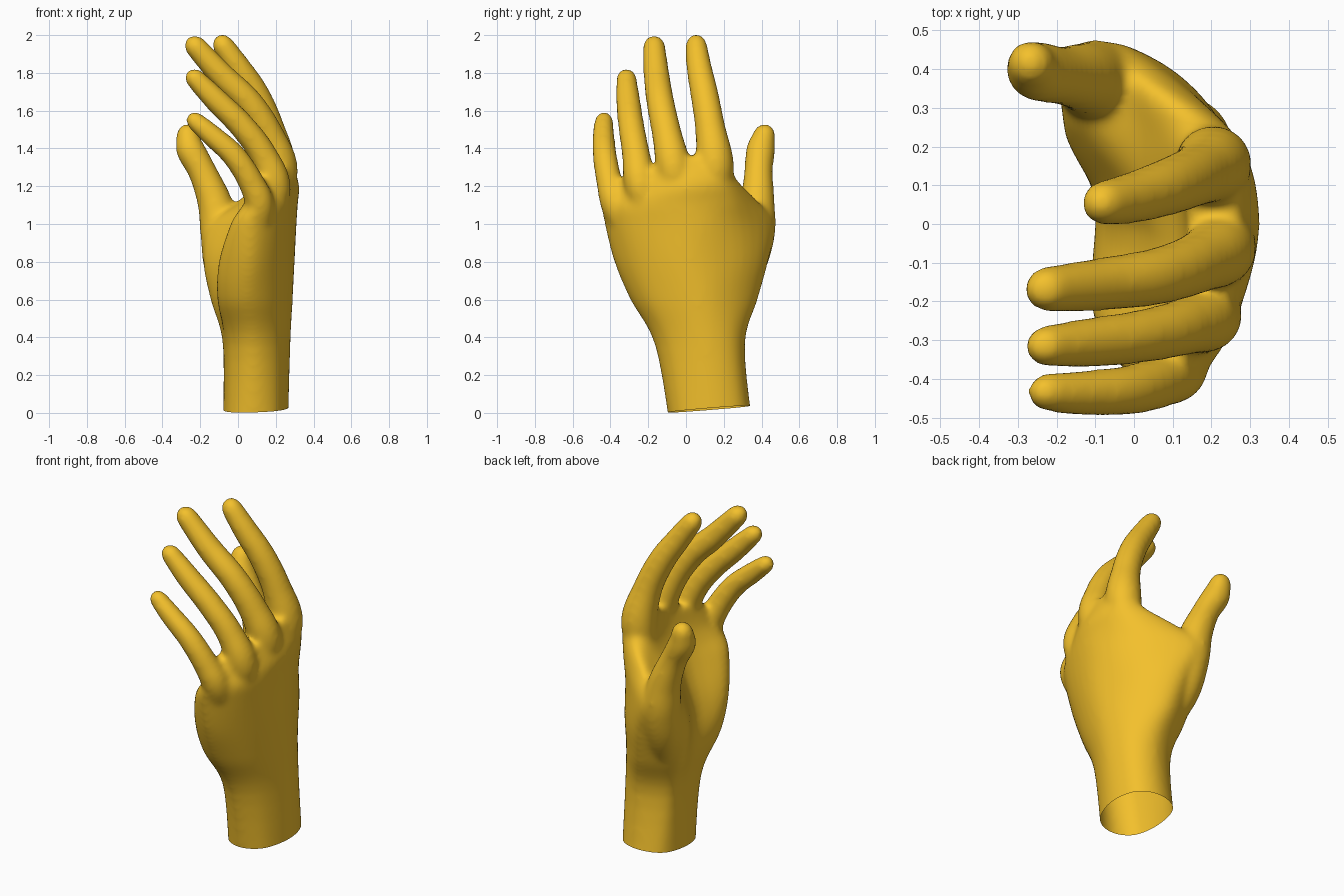
import bpy, bmesh, math
from mathutils import Vector

if "Cube" in bpy.data.objects:
    bpy.data.objects.remove(bpy.data.objects["Cube"])


def spline(points, steps, closed=False):
    """Catmull-Rom interpolation of vectors of any size."""
    pts = [Vector(p) for p in points]
    n = len(pts)
    get = (lambda i: pts[i % n]) if closed else (lambda i: pts[max(0, min(n - 1, i))])
    out = []
    for i in range(n if closed else n - 1):
        a, b, c, d = (get(i + k) for k in (-1, 0, 1, 2))
        for s in range(steps):
            t = s / steps
            out.append(0.5 * (2 * b + (c - a) * t + (2 * a - 5 * b + 4 * c - d) * t ** 2
                              + (3 * b - a - 3 * c + d) * t ** 3))
    if not closed:
        out.append(pts[-1])
    return out


def loft(bm, rings):
    """Closed skin over a stack of equal rings."""
    loops = [[bm.verts.new(p) for p in ring] for ring in rings]
    n = len(loops[0])
    for lo, hi in zip(loops, loops[1:]):
        for i in range(n):
            j = (i + 1) % n
            bm.faces.new((lo[i], lo[j], hi[j], hi[i]))
    bm.faces.new(loops[0][::-1])
    bm.faces.new(loops[-1])


def finger(bm, path, sides=20):
    """Tapered tube along (x, y, z, radius) points with a round tip."""
    pts = spline(path, 6)
    rings = []

    def ring(c, t, r):
        side = (Vector((0, 1, 0)) - t * t.y).normalized()
        up = t.cross(side)
        rings.append([c + r * (side * math.cos(a) + up * math.sin(a))
                      for a in (2 * math.pi * k / sides for k in range(sides))])

    for i, p in enumerate(pts):
        a, b = pts[max(i - 1, 0)], pts[min(i + 1, len(pts) - 1)]
        t = (b.xyz - a.xyz).normalized()
        ring(p.xyz, t, p.w + 0.008)
    for k in range(1, 6):
        a = k * math.pi / 2 / 5.3
        ring(p.xyz + t * (p.w + 0.018) * math.sin(a), t, (p.w + 0.008) * math.cos(a))
    loft(bm, rings)


bm = bmesh.new()

# Wrist and palm: height, tilt, then (x, y) from thumb edge over the back to the palm side
sections = [
    (-0.08, 0, [(.09, .355), (.22, .30), (.265, .14), (.21, -.03), (.08, -.085), (-.04, -.03), (-.08, .13), (-.04, .30)]),
    (0.36, 0, [(.10, .312), (.23, .25), (.277, .09), (.21, -.09), (.08, -.165), (-.04, -.09), (-.075, .08), (-.06, .24)]),
    (0.60, 0, [(.05, .38), (.21, .27), (.29, .06), (.21, -.19), (.05, -.295), (-.10, -.19), (-.10, .05), (-.14, .26)]),
    (0.80, 0, [(.00, .435), (.20, .30), (.30, .03), (.22, -.25), (.06, -.38), (-.10, -.26), (-.055, .00), (-.185, .27)]),
    (1.00, 0, [(-.06, .47), (.20, .29), (.31, .03), (.235, -.29), (.08, -.43), (-.04, -.33), (.03, -.02), (-.16, .31)]),
    (1.11, .05, [(.02, .375), (.24, .255), (.317, .00), (.25, -.28), (.11, -.44), (.02, -.34), (.08, -.05), (.03, .22)]),
    (1.21, .15, [(.17, .26), (.28, .20), (.323, .00), (.27, -.20), (.13, -.405), (.06, -.32), (.12, -.03), (.11, .18)]),
    (1.35, .30, [(.18, .19), (.235, .16), (.275, -.02), (.24, -.20), (.12, -.37), (.09, -.28), (.14, -.03), (.12, .15)]),
]
outlines = []
for z, tilt, outline in sections:
    smooth = spline(outline, 5, True)
    outlines.append([(p.x, p.y, z + tilt * p.y) for p in smooth])
columns = [spline(col, 5) for col in zip(*outlines)]
loft(bm, list(zip(*columns)))

# Four fingers and the thumb, each rooted inside the palm
digits = [
    [(.15, .14, 1.02, .05), (.205, .155, 1.29, .092), (.165, .128, 1.51, .073),
     (.09, .097, 1.69, .067), (.00, .069, 1.83, .060), (-.075, .055, 1.94, .051)],
    [(.16, -.02, 1.00, .05), (.225, -.06, 1.27, .085), (.165, -.10, 1.47, .072),
     (.06, -.135, 1.64, .067), (-.08, -.155, 1.78, .062), (-.22, -.168, 1.935, .052)],
    [(.13, -.16, .92, .05), (.195, -.235, 1.18, .078), (.13, -.265, 1.37, .067),
     (.02, -.29, 1.52, .062), (-.12, -.307, 1.66, .057), (-.222, -.315, 1.765, .047)],
    [(.07, -.26, .84, .05), (.115, -.365, 1.08, .07), (.07, -.405, 1.22, .062),
     (-.02, -.43, 1.36, .057), (-.14, -.437, 1.47, .051), (-.22, -.435, 1.54, .043)],
    [(.00, .20, .50, .05), (-.065, .30, .75, .10), (-.09, .362, .95, .102), (-.125, .378, 1.12, .084),
     (-.19, .384, 1.28, .068), (-.25, .395, 1.39, .070), (-.265, .412, 1.46, .055)],
]
for path in digits:
    finger(bm, path)

bmesh.ops.recalc_face_normals(bm, faces=bm.faces[:])
mesh = bpy.data.meshes.new("hand")
bm.to_mesh(mesh)
bm.free()
hand = bpy.data.objects.new("hand", mesh)
bpy.context.collection.objects.link(hand)
bpy.context.view_layer.objects.active = hand
hand.select_set(True)

# Fuse the parts into one smooth skin
fuse = hand.modifiers.new("fuse", 'REMESH')
fuse.mode = 'VOXEL'
fuse.voxel_size = 0.0125
relax = hand.modifiers.new("relax", 'SMOOTH')
relax.factor = 0.5
relax.iterations = 22
for name in ("fuse", "relax"):
    bpy.ops.object.modifier_apply(modifier=name)

# Slightly slanted open cut at the wrist
bm = bmesh.new()
bm.from_mesh(hand.data)
bmesh.ops.bisect_plane(bm, geom=bm.verts[:] + bm.edges[:] + bm.faces[:],
                       plane_co=(0.09, -0.08, 0.004), plane_no=(-0.03, -0.08, 1),
                       clear_inner=True)
bm.to_mesh(hand.data)
bm.free()

bpy.ops.object.shade_smooth_by_angle(angle=math.radians(60))
gold = bpy.data.materials.new("gold_skin")
gold.diffuse_color = (0.9, 0.53, 0.025, 1)
gold.use_nodes = True
gold.node_tree.nodes["Principled BSDF"].inputs["Base Color"].default_value = gold.diffuse_color
hand.data.materials.clear()
hand.data.materials.append(gold)
